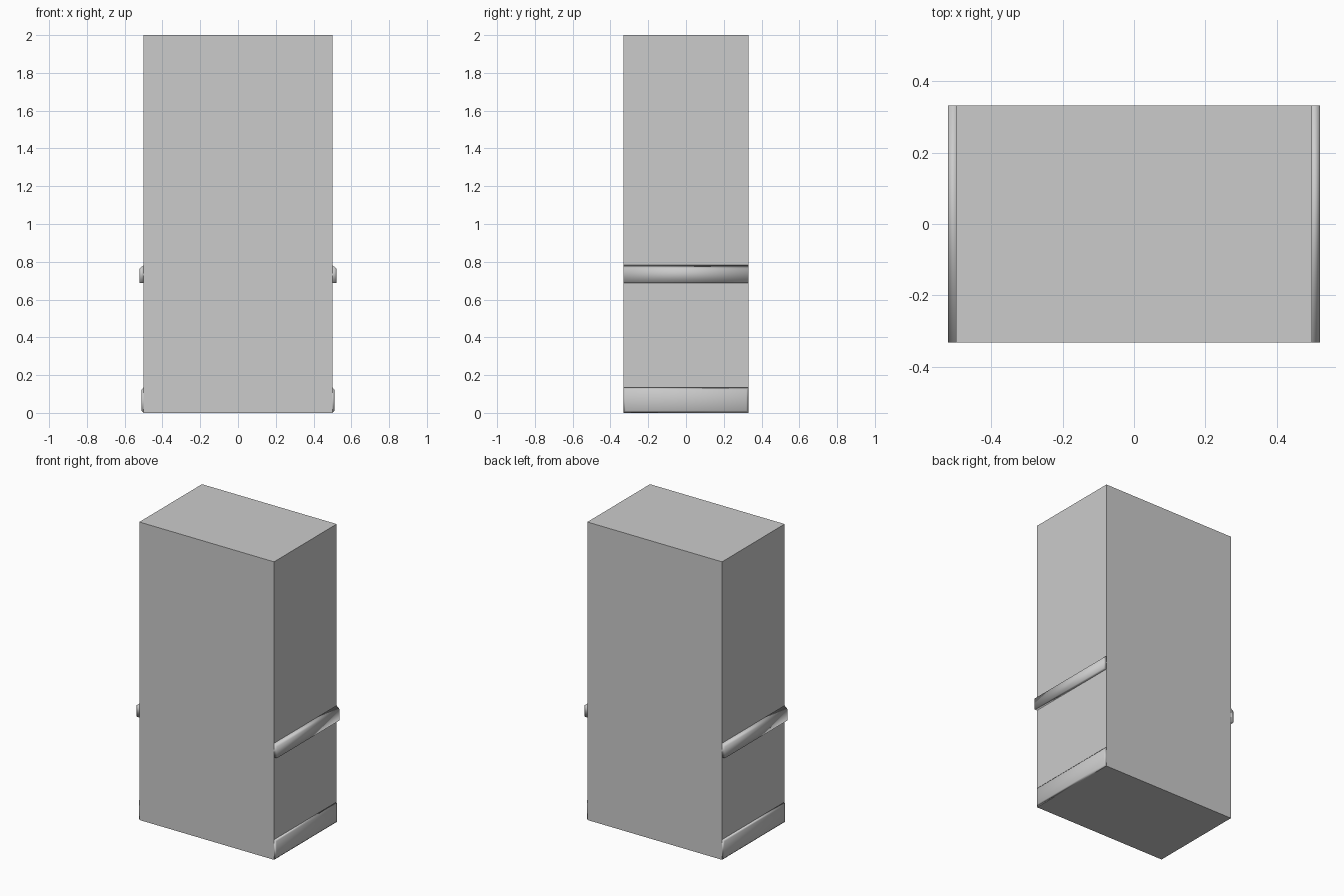
import bpy
import bmesh

cube = bpy.data.objects.get("Cube")
if cube:
    bpy.data.objects.remove(cube, do_unlink=True)

HALF_W, HALF_D, HEIGHT = 0.5, 0.332, 2.0

grey = bpy.data.materials.new("plain grey")
grey.use_nodes = True
colour = (0.6, 0.6, 0.6, 1)
grey.diffuse_color = colour
grey.node_tree.nodes["Principled BSDF"].inputs["Base Color"].default_value = colour


def finish(bm, name, smooth=False):
    bmesh.ops.recalc_face_normals(bm, faces=bm.faces)
    for face in bm.faces:
        face.smooth = smooth
    mesh = bpy.data.meshes.new(name)
    bm.to_mesh(mesh)
    bm.free()
    mesh.materials.append(grey)
    obj = bpy.data.objects.new(name, mesh)
    bpy.context.collection.objects.link(obj)
    return obj


def make_loft(name, loops, smooth=False):
    """Join two matching loops of points and cap both ends."""
    bm = bmesh.new()
    a, b = [[bm.verts.new(p) for p in loop] for loop in loops]
    for i in range(len(a)):
        j = (i + 1) % len(a)
        bm.faces.new((a[i], a[j], b[j], b[i]))
    bm.faces.new(a)
    bm.faces.new(b)
    return finish(bm, name, smooth)


def rectangle(x, y, z0, z1):
    return [(x, -y, z0), (x, y, z0), (x, y, z1), (x, -y, z1)]


# Main wall block
make_loft("wall_block", [rectangle(s * HALF_W, HALF_D, 0, HEIGHT) for s in (-1, 1)])

# Mouldings on both sides
for side, label in ((1, "left"), (-1, "right")):
    # Chair rail with a sloped top edge
    profile = [(0.5, 0.688), (0.522, 0.688), (0.522, 0.763), (0.5, 0.782)]
    make_loft(label + "_chair_rail",
              [[(side * x, y, z) for x, z in profile] for y in (-HALF_D, HALF_D)], True)

    # Skirting board with chamfered rim
    make_loft(label + "_skirting_board",
              [rectangle(side * 0.5, HALF_D, 0, 0.135),
               rectangle(side * 0.511, HALF_D - 0.012, 0.012, 0.123)], True)
